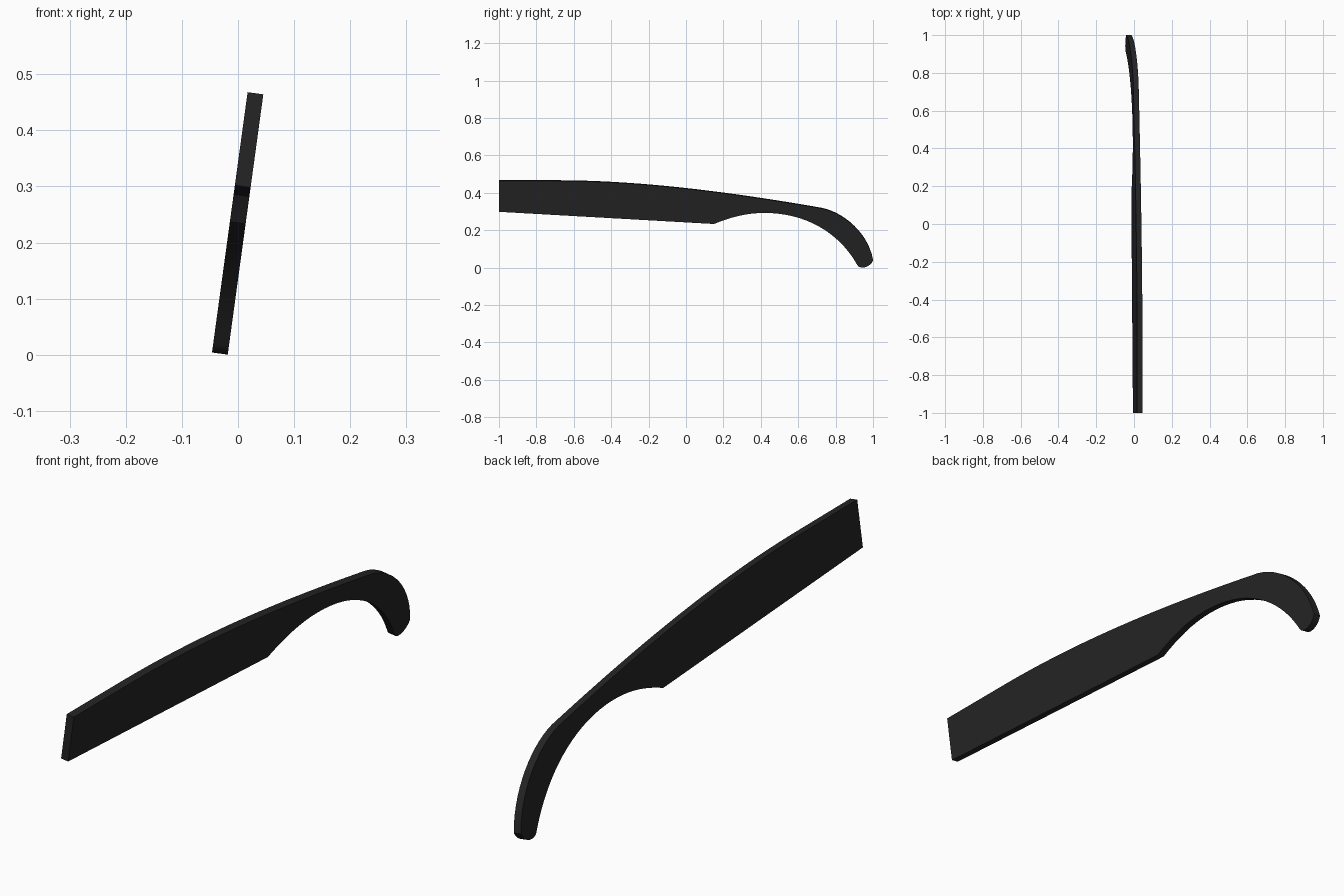
import bpy, bmesh, math
from mathutils import Vector
from mathutils.geometry import interpolate_bezier

if "Cube" in bpy.data.objects:
    bpy.data.objects.remove(bpy.data.objects["Cube"])

TILT = math.atan(0.1368)   # lean of the plate to the side
THICK = 0.0283


def curve(a, b, c, d, n):
    """Points along a bezier in (y, z), without the last one."""
    pts = interpolate_bezier(*[Vector((0, *p)) for p in (a, b, c, d)], n + 1)
    return [(p.y, p.z) for p in pts[:-1]]


# Side outline: flat butt, arched back, hooked tip, inner hollow
outline = [(-1, 0.30), (-1, 0.466)]
outline += curve((-0.67, 0.465), (-0.2, 0.463), (0.3, 0.392), (0.73, 0.317), 20)
outline += curve((0.73, 0.317), (0.85, 0.29), (0.975, 0.18), (1, 0.04), 14)
outline += curve((1, 0.04), (0.985, 0), (0.925, -0.01), (0.914, 0.018), 8)
outline += curve((0.914, 0.018), (0.83, 0.17), (0.66, 0.294), (0.42, 0.294), 18)
outline += curve((0.42, 0.294), (0.32, 0.294), (0.235, 0.27), (0.15, 0.235), 8)
outline += [(0.15, 0.235)]

# Leaning plate extruded along its own normal
normal = Vector((math.cos(TILT), 0, -math.sin(TILT)))
bm = bmesh.new()
verts = [bm.verts.new(Vector((-0.032 + (z - 0.0045) * math.tan(TILT), y, z)) - normal * THICK / 2)
         for y, z in outline]
face = bm.faces.new(verts)
ext = bmesh.ops.extrude_face_region(bm, geom=[face], use_keep_orig=True)
bmesh.ops.translate(bm, vec=normal * THICK,
                    verts=[g for g in ext["geom"] if isinstance(g, bmesh.types.BMVert)])
bmesh.ops.recalc_face_normals(bm, faces=bm.faces)
mesh = bpy.data.meshes.new("curved_handle")
bm.to_mesh(mesh)
bm.free()
handle = bpy.data.objects.new("curved_handle", mesh)
bpy.context.collection.objects.link(handle)

# Black finish
black = bpy.data.materials.new("black")
black.diffuse_color = (0.018, 0.018, 0.018, 1)
black.use_nodes = True
black.node_tree.nodes["Principled BSDF"].inputs["Base Color"].default_value = black.diffuse_color
mesh.materials.append(black)

bpy.context.view_layer.objects.active = handle
handle.select_set(True)
bpy.ops.object.shade_smooth_by_angle(angle=math.radians(30))
